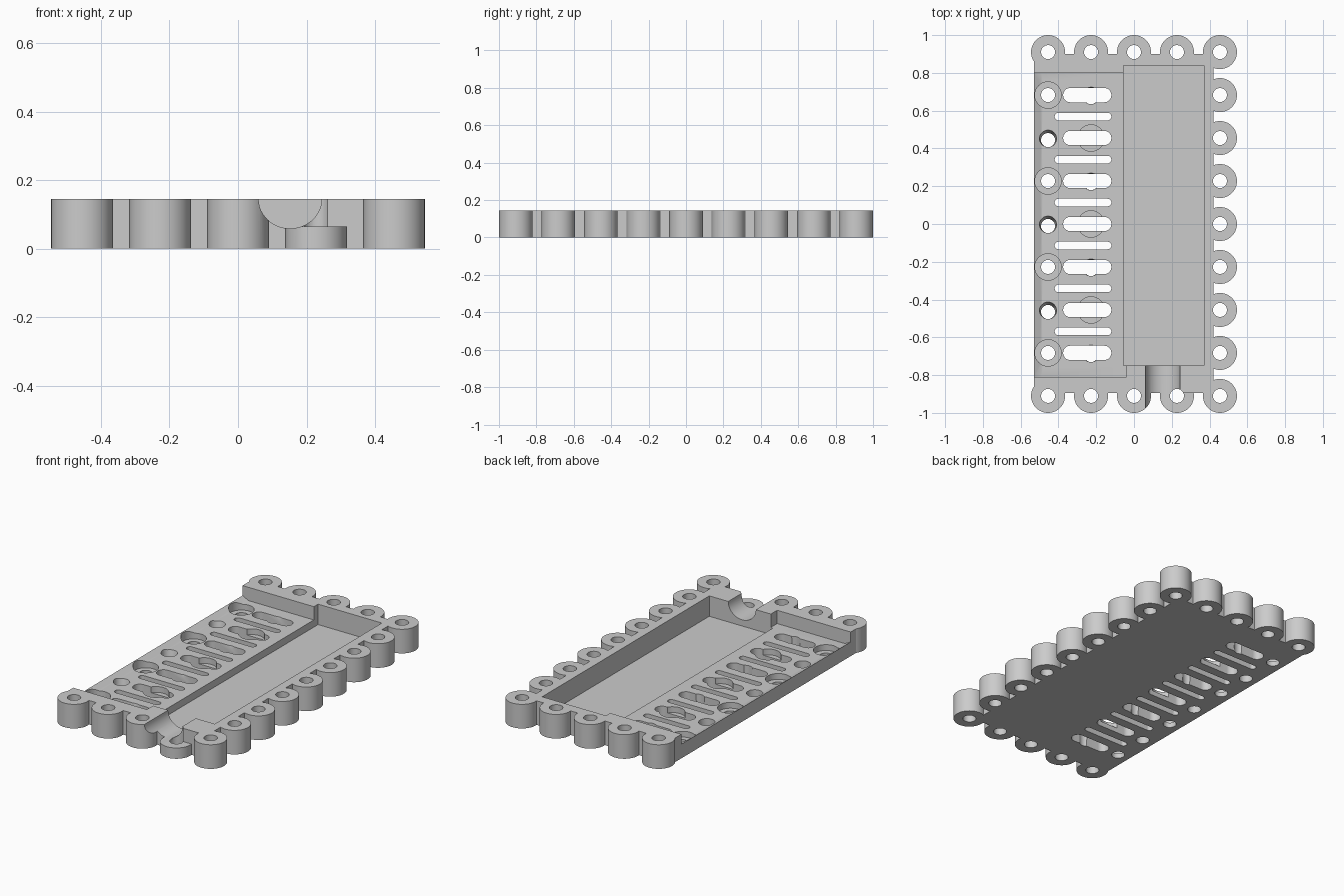
import bpy, bmesh, math

if "Cube" in bpy.data.objects:
    bpy.data.objects.remove(bpy.data.objects["Cube"], do_unlink=True)

H = 0.145        # overall height
PITCH = 0.2275   # lug spacing
LUG_R = 0.09
HOLE_R = 0.037
DECK = 0.065     # vented deck level
FLOOR = 0.022    # pocket floor level
SEG = 48

grey = bpy.data.materials.new("light_grey")
grey.use_nodes = True
grey.diffuse_color = (0.6, 0.6, 0.6, 1)
grey.node_tree.nodes["Principled BSDF"].inputs["Base Color"].default_value = (0.6, 0.6, 0.6, 1)


def loft(name, lower, upper):
    """Closed solid between two matching loops of 3D points."""
    bm = bmesh.new()
    a = [bm.verts.new(p) for p in lower]
    b = [bm.verts.new(p) for p in upper]
    n = len(a)
    bm.faces.new(a[::-1])
    bm.faces.new(b)
    for i in range(n):
        j = (i + 1) % n
        bm.faces.new((a[i], a[j], b[j], b[i]))
    bmesh.ops.recalc_face_normals(bm, faces=bm.faces)
    mesh = bpy.data.meshes.new(name)
    bm.to_mesh(mesh)
    bm.free()
    mesh.materials.append(grey)
    obj = bpy.data.objects.new(name, mesh)
    bpy.context.collection.objects.link(obj)
    return obj


def ring(x, y, z, r):
    return [(x + r * math.cos(math.tau * i / SEG),
             y + r * math.sin(math.tau * i / SEG), z) for i in range(SEG)]


def cylinder(x, y, r, z0, z1):
    return loft("cylinder", ring(x, y, z0, r), ring(x, y, z1, r))


def box(x0, x1, y0, y1, z0, z1):
    pts = [(x0, y0), (x1, y0), (x1, y1), (x0, y1)]
    return loft("box", [(x, y, z0) for x, y in pts], [(x, y, z1) for x, y in pts])


def prism_y(profile, y0, y1):
    """Extrude an x-z profile along y."""
    return loft("prism", [(x, y0, z) for x, z in profile], [(x, y1, z) for x, z in profile])


def slot(x0, x1, y, r):
    """Round-ended slot cutter through the full thickness."""
    pts = []
    for cx, start in ((x1 - r, -math.pi / 2), (x0 + r, math.pi / 2)):
        for i in range(17):
            t = start + math.pi * i / 16
            pts.append((cx + r * math.cos(t), y + r * math.sin(t)))
    return loft("slot", [(u, v, -0.05) for u, v in pts], [(u, v, 0.2) for u, v in pts])


def combine(target, tool, operation):
    """Apply a boolean and discard the tool."""
    mod = target.modifiers.new("boolean", "BOOLEAN")
    mod.operation = operation
    mod.solver = "EXACT"
    mod.object = tool
    bpy.context.view_layer.update()
    deps = bpy.context.evaluated_depsgraph_get()
    mesh = bpy.data.meshes.new_from_object(target.evaluated_get(deps))
    target.modifiers.clear()
    target.data = mesh
    bpy.data.objects.remove(tool, do_unlink=True)


# Main tray body
tray = box(-0.53, 0.42, -0.895, 0.9, 0, H)
tray.name = "vented_tray"

# Lugs along the front, back and one long side
lugs = [(i * PITCH, s * 4 * PITCH) for i in range(-2, 3) for s in (-1, 1)]
lugs += [(2 * PITCH, j * PITCH) for j in range(-3, 4)]
for x, y in lugs:
    combine(tray, cylinder(x, y, LUG_R, 0, H), "UNION")

cutters = []

# Lowered vent deck with a sloping outer lip
deck = [(-0.6, 0.2), (-0.6, DECK + 0.02), (-0.53, DECK + 0.02),
        (-0.49, DECK), (-0.04, DECK), (-0.04, 0.2)]
cutters.append(prism_y(deck, -0.81, 0.8))

# Deep rectangular pocket
cutters.append(box(-0.055, 0.37, -0.75, 0.84, FLOOR, 0.2))

# Half-round cable channel and the shortened lug beside it
arc = [(0.152 + 0.092 * math.cos(t), H + 0.086 * math.sin(t))
       for t in [math.pi * (1 + i / 24) for i in range(25)]]
channel = [(0.06, 0.2)] + arc + [(0.244, 0.2)]
cutters.append(prism_y(channel, -1.1, -0.74))
cutters.append(box(0.13, 0.33, -1.1, -0.895, 0.065, 0.2))

# Holes through the lugs
for x, y in lugs:
    cutters.append(cylinder(x, y, HOLE_R, -0.05, 0.2))

# Screw holes on the deck: counterbored and slanted ones alternate
for j in range(-3, 4):
    y = j * PITCH
    wide_x, slant_x = (-2 * PITCH, -PITCH) if j % 2 else (-PITCH, -2 * PITCH)
    cutters.append(cylinder(wide_x, y, 0.07, 0.03, 0.12))
    if j % 2:
        cutters.append(cylinder(wide_x, y, HOLE_R, -0.05, 0.1))
    cutters.append(loft("slant", ring(slant_x, y - 0.011, -0.002, HOLE_R),
                        ring(slant_x, y, 0.09, 0.048)))

# Wide and narrow ventilation slots
for j in range(-3, 4):
    cutters.append(slot(-0.375, -0.12, j * PITCH, 0.038))
for j in range(-3, 3):
    cutters.append(slot(-0.42, -0.12, (j + 0.5) * PITCH, 0.02))

for tool in cutters:
    combine(tray, tool, "DIFFERENCE")

# Smooth round walls, keep edges crisp
bpy.ops.object.select_all(action="DESELECT")
tray.select_set(True)
bpy.context.view_layer.objects.active = tray
bpy.ops.object.shade_smooth_by_angle(angle=math.radians(30))
